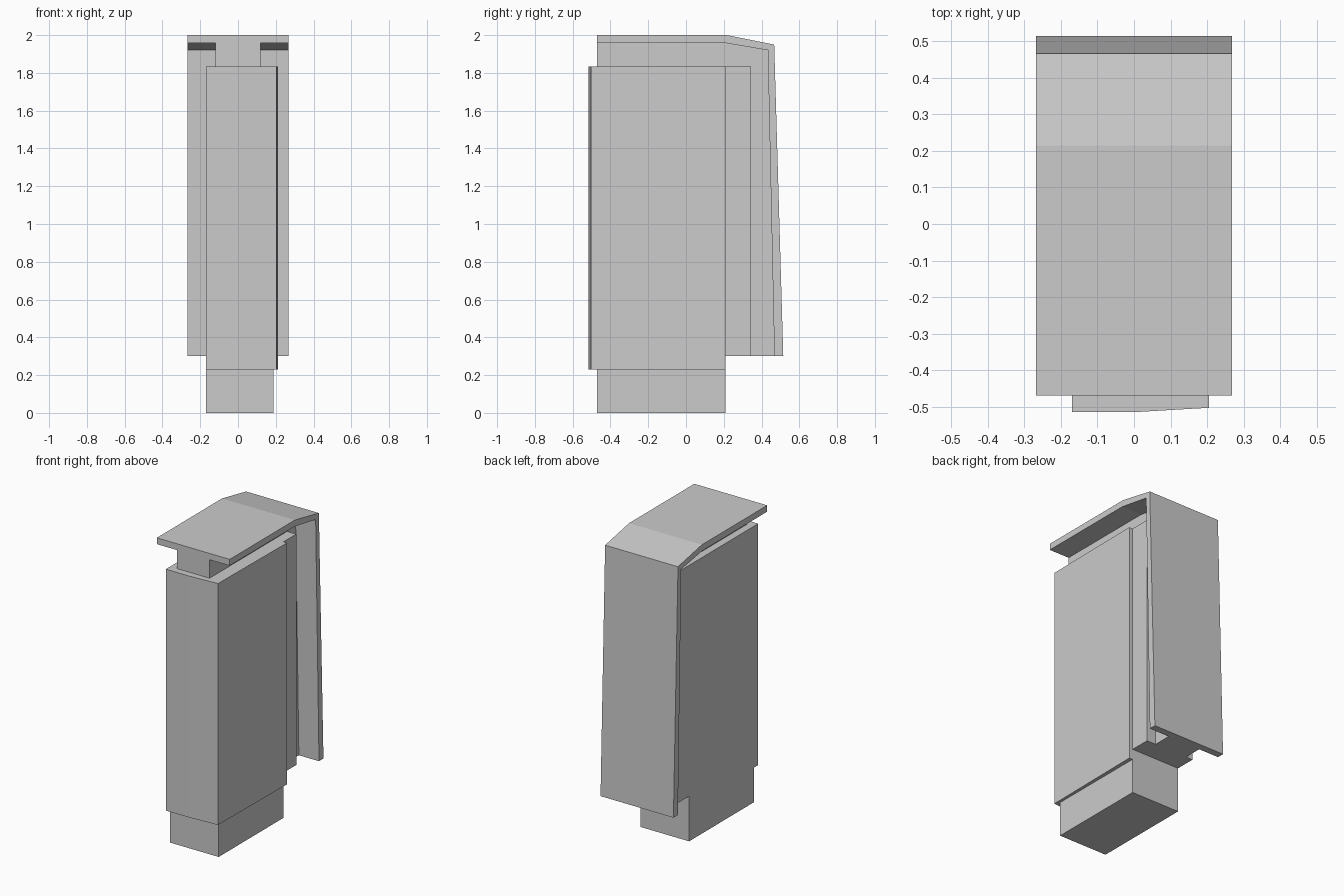
import bpy
import bmesh

if "Cube" in bpy.data.objects:
    bpy.data.objects.remove(bpy.data.objects["Cube"])


def prism(name, points, place, lo, hi):
    """Extrude a flat profile between lo and hi; place(a, b, t) gives xyz."""
    bm = bmesh.new()
    ends = [[bm.verts.new(place(a, b, t)) for a, b in points] for t in (lo, hi)]
    for ring in ends:
        bm.faces.new(ring)
    n = len(points)
    for i in range(n):
        j = (i + 1) % n
        bm.faces.new((ends[0][i], ends[0][j], ends[1][j], ends[1][i]))
    bmesh.ops.recalc_face_normals(bm, faces=bm.faces)
    mesh = bpy.data.meshes.new(name)
    bm.to_mesh(mesh)
    bm.free()
    obj = bpy.data.objects.new(name, mesh)
    bpy.context.collection.objects.link(obj)
    return obj


def side_profile(name, yz, x0, x1):
    return prism(name, yz, lambda y, z, x: (x, y, z), x0, x1)


def plan_profile(name, xy, z0, z1):
    return prism(name, xy, lambda x, y, z: (x, y, z), z0, z1)


def rect(a0, a1, b0, b1):
    return [(a0, b0), (a1, b0), (a1, b1), (a0, b1)]


# Plinth on the floor
plan_profile("base", rect(-0.17, 0.187, -0.47, 0.21), 0, 0.23)

# Main cabinet, its front slightly angled on the right half
plan_profile("cabinet", [(-0.17, -0.515), (0, -0.515), (0.205, -0.503),
                         (0.213, 0.21), (-0.17, 0.21)], 0.23, 1.835)

# Narrower block behind the cabinet
plan_profile("rear_block", rect(-0.17, 0.187, 0.21, 0.345), 0.3, 1.835)

# Bent canopy: roof, sloped rear and leaning back panel
outer = [(-0.47, 2.0), (0.215, 2.0), (0.467, 1.95), (0.515, 0.3)]
inner = [(0.468, 0.3), (0.433, 1.92), (0.21, 1.958), (-0.47, 1.958)]
side_profile("canopy", outer + inner, -0.268, 0.268)

# Narrow rib joining the canopy to the cabinet
side_profile("canopy_rib", inner + [(-0.47, 1.835), (0.345, 1.835), (0.345, 0.3)],
             -0.12, 0.12)
